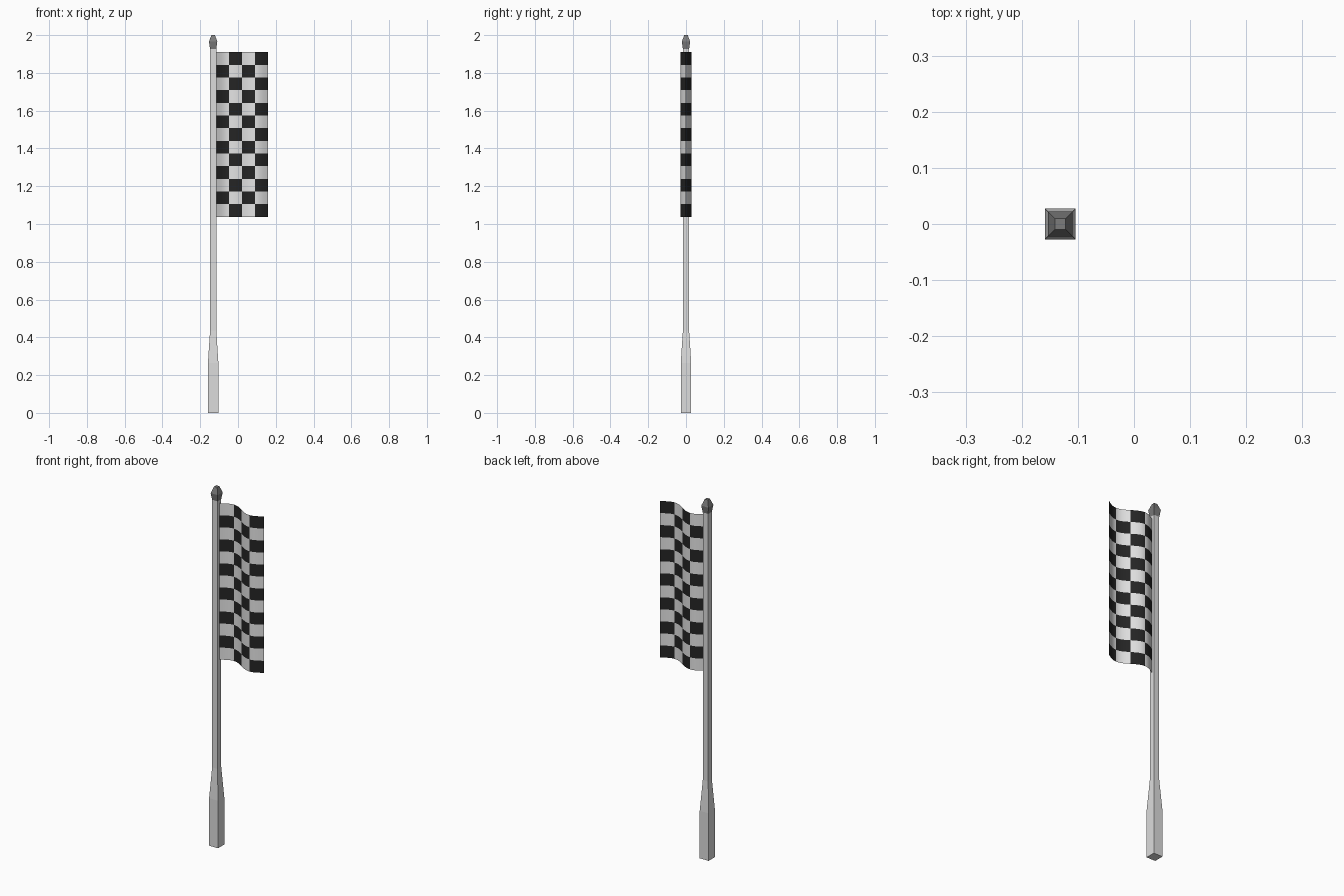
import bpy, bmesh, math

if "Cube" in bpy.data.objects:
    bpy.data.objects.remove(bpy.data.objects["Cube"])

def material(name, v):
    m = bpy.data.materials.new(name)
    m.diffuse_color = (v, v, v, 1)
    m.use_nodes = True
    m.node_tree.nodes["Principled BSDF"].inputs["Base Color"].default_value = m.diffuse_color
    return m

def make_object(name, bm, mats):
    me = bpy.data.meshes.new(name)
    bm.to_mesh(me)
    bm.free()
    for m in mats:
        me.materials.append(m)
    ob = bpy.data.objects.new(name, me)
    bpy.context.collection.objects.link(ob)
    return ob

def square_loft(name, profile, cx, mat):
    """Stack square sections given as (z, half width) and cap both ends."""
    bm = bmesh.new()
    rings = [[bm.verts.new((cx + sx * h, sy * h, z))
              for sx, sy in ((-1, -1), (1, -1), (1, 1), (-1, 1))]
             for z, h in profile]
    for a, b in zip(rings, rings[1:]):
        for i in range(4):
            j = (i + 1) % 4
            bm.faces.new((a[i], a[j], b[j], b[i]))
    bm.faces.new(rings[0][::-1])
    bm.faces.new(rings[-1])
    return make_object(name, bm, [mat])

pole_grey = material("pole light grey", 0.72)
finial_grey = material("finial dark grey", 0.2)
cloth_white = material("cloth white", 0.78)
cloth_black = material("cloth black", 0.018)

PX = -0.1315

# Square pole with thicker handle, and pointed tip
square_loft("pole", [(0, 0.0275), (0.265, 0.0275), (0.435, 0.0165), (1.927, 0.0165)], PX, pole_grey)
square_loft("finial", [(1.927, 0.0165), (1.965, 0.022), (2.0, 0.0095)], PX, finial_grey)

# Waving cloth: one full sine wave, 4 x 13 checks
COLS, ROWS, SUB = 4, 13, 5
X0, X1, Z0, Z1 = PX + 0.0165, 0.159, 1.038, 1.91
bm = bmesh.new()
n = COLS * SUB
grid = [[bm.verts.new((X0 + (X1 - X0) * i / n,
                       0.029 * math.sin(2 * math.pi * i / n),
                       Z0 + (Z1 - Z0) * r / ROWS))
         for i in range(n + 1)] for r in range(ROWS + 1)]
for r in range(ROWS):
    for i in range(n):
        f = bm.faces.new((grid[r][i], grid[r][i + 1], grid[r + 1][i + 1], grid[r + 1][i]))
        f.material_index = (r + i // SUB) % 2
        f.smooth = True
make_object("flag_cloth", bm, [cloth_white, cloth_black])
